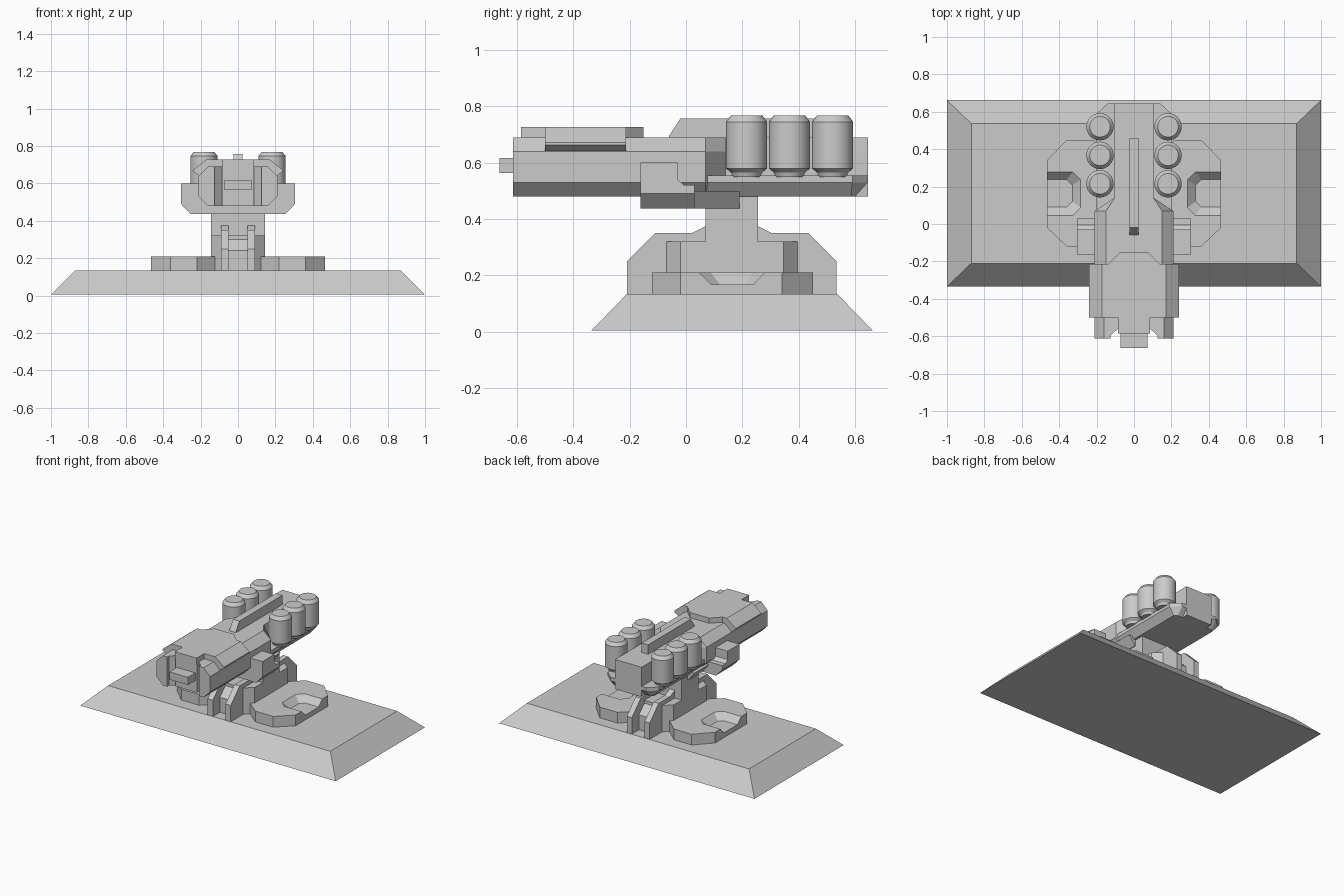
import bpy, bmesh, math

if "Cube" in bpy.data.objects:
    bpy.data.objects.remove(bpy.data.objects["Cube"])


def loft(name, rings):
    """Closed solid through rings of equal point count."""
    bm = bmesh.new()
    vs = [[bm.verts.new(p) for p in r] for r in rings]
    n = len(rings[0])
    for a, b in zip(vs, vs[1:]):
        for i in range(n):
            j = (i + 1) % n
            bm.faces.new((a[i], a[j], b[j], b[i]))
    bm.faces.new(vs[0][::-1])
    bm.faces.new(vs[-1])
    bmesh.ops.recalc_face_normals(bm, faces=bm.faces)
    me = bpy.data.meshes.new(name)
    bm.to_mesh(me)
    bm.free()
    ob = bpy.data.objects.new(name, me)
    bpy.context.collection.objects.link(ob)
    return ob


def prism(name, pts, axis, lo, hi):
    """Extrude a 2D profile along an axis (x: yz, y: xz, z: xy)."""
    put = {'x': lambda a, b, t: (t, a, b),
           'y': lambda a, b, t: (a, t, b),
           'z': lambda a, b, t: (a, b, t)}[axis]
    return loft(name, [[put(a, b, t) for a, b in pts] for t in (lo, hi)])


def box(name, x0, x1, y0, y1, z0, z1):
    return prism(name, [(x0, y0), (x1, y0), (x1, y1), (x0, y1)], 'z', z0, z1)


def sym(half):
    """Complete a right-hand half profile by mirroring in x."""
    return half + [(-a, b) for a, b in reversed(half)]


def rect(x, y0, y1, z):
    return [(-x, y0, z), (x, y0, z), (x, y1, z), (-x, y1, z)]


# Sloped plinth
loft("plinth", [rect(1, -.335, .662, .005), rect(.87, -.21, .537, .134)])

# Pads with a funnel recess open to the outer side
PAD = [(.22, -.12), (.36, -.12), (.465, -.02), (.465, .34), (.36, .45),
       (.22, .45), (.1, .34), (.1, -.02)]


def funnel(s, x, y0, y1, c, z):
    pts = [(.6, y0), (x + c, y0), (x, y0 + c), (x, y1 - c), (x + c, y1), (.6, y1)]
    return [(s * a, b, z) for a, b in pts]


for s, side in ((1, "right"), (-1, "left")):
    pad = prism(side + "_pad", [(s * a, b) for a, b in PAD], 'z', .12, .21)
    cut = loft(side + "_pad_cutter", [funnel(s, .33, .09, .238, .03, .168),
                                      funnel(s, .275, .036, .288, .045, .22)])
    cut.hide_render = True
    cut.hide_viewport = True
    m = pad.modifiers.new("recess", 'BOOLEAN')
    m.operation = 'DIFFERENCE'
    m.solver = 'EXACT'
    m.object = cut

# Pedestal core and neck
prism("pedestal_core", sym([(.09, -.07), (.145, -.02), (.145, .345), (.09, .395)]),
      'z', .12, .32)
prism("neck", [(.07, .3), (.255, .3), (.255, .5), (.07, .5)], 'x', -.145, .145)

# Front and back buttress legs, with a recessed filler between each pair
LEG = [(-.21, .12), (-.21, .25), (-.11, .35), (.02, .35), (.07, .375),
       (.16, .375), (.16, .12)]
FILL = [(-.13, .12), (-.13, .24), (-.06, .31), (.16, .31), (.16, .12)]
for end, f in (("front", lambda y: y), ("back", lambda y: .324 - y)):
    leg = [(f(a), b) for a, b in LEG]
    prism(end + "_leg_right", leg, 'x', .05, .09)
    prism(end + "_leg_left", leg, 'x', -.09, -.05)
    prism(end + "_leg_filler", [(f(a), b) for a, b in FILL], 'x', -.05, .05)

# Cradle under the gun
prism("cradle", sym([(.255, .437), (.305, .49), (.305, .52)]), 'y', -.162, .03)
prism("cradle_tail", sym([(.15, .437), (.2, .5)]), 'y', .03, .19)
ARM = [(-.162, .5), (-.162, .6), (-.03, .6), (-.03, .54), (.03, .49)]
prism("cradle_arm_right", ARM, 'x', .15, .305)
prism("cradle_arm_left", ARM, 'x', -.305, -.15)

# Gun body: wide front part, narrowing to a spine at the rear
BODY = [(.16, .48), (.21, .53), (.21, .64), (.15, .69)]
SPINE = [(.1, .48), (.105, .53), (.105, .64), (.104, .69)]
ring = lambda half, y: [(a, y, b) for a, b in sym(half)]
loft("gun_body", [ring(BODY, -.5), ring(BODY, .07), ring(SPINE, .14), ring(SPINE, .645)])

# Low ledge that carries the canisters
LEDGE = [(.2, 0), (.2, .59), (.14, .645)]
low = [(.16, 0), (.16, .585), (.14, .6)]
loft("rear_ledge", [[(a, b, z) for a, b in sym(h)]
                    for h, z in ((low, .48), (LEDGE, .53), (LEDGE, .555))])

# Nose, muzzle and side prongs
box("nose", -.085, .085, -.58, -.45, .48, .69)
box("muzzle", -.072, .072, -.662, -.55, .563, .617)
for s, side in ((1, "right"), (-1, "left")):
    sec = [(.125, .48), (.16, .48), (.21, .53), (.21, .64), (.16, .69), (.125, .69)]
    prism(side + "_prong", [(s * a, b) for a, b in sec], 'y', -.613, -.49)
    web = [(.08, -.49), (.08, -.555), (.13, -.6), (.13, -.49)]
    prism(side + "_prong_web", [(s * a, b) for a, b in web], 'z', .48, .69)

# Armour sleeve and top plates
prism("sleeve", sym([(.2, .635), (.24, .662), (.24, .672), (.17, .727)]), 'y', -.5, -.213)
box("front_top_plate", -.085, .085, -.585, -.49, .68, .727)
prism("rear_top_plate", sym([(.145, -.22), (.075, -.15)]), 'z', .68, .727)

# Sight rail with sloped front
prism("sight_rail", [(-.06, .68), (-.06, .695), (-.02, .757), (.46, .757), (.46, .68)],
      'x', -.025, .025)

# Two rows of canisters
CAN = [(.05, .55), (.055, .565), (.073, .58), (.073, .745), (.055, .768)]
for s, side in ((1, "right"), (-1, "left")):
    for i, y in enumerate((.215, .367, .52)):
        rings = [[(s * .182 + r * math.cos(k * math.tau / 32),
                   y + r * math.sin(k * math.tau / 32), z) for k in range(32)]
                 for r, z in CAN]
        can = loft(f"{side}_canister_{i + 1}", rings)
        bpy.ops.object.select_all(action='DESELECT')
        can.select_set(True)
        bpy.context.view_layer.objects.active = can
        bpy.ops.object.shade_smooth_by_angle(angle=math.radians(30))
